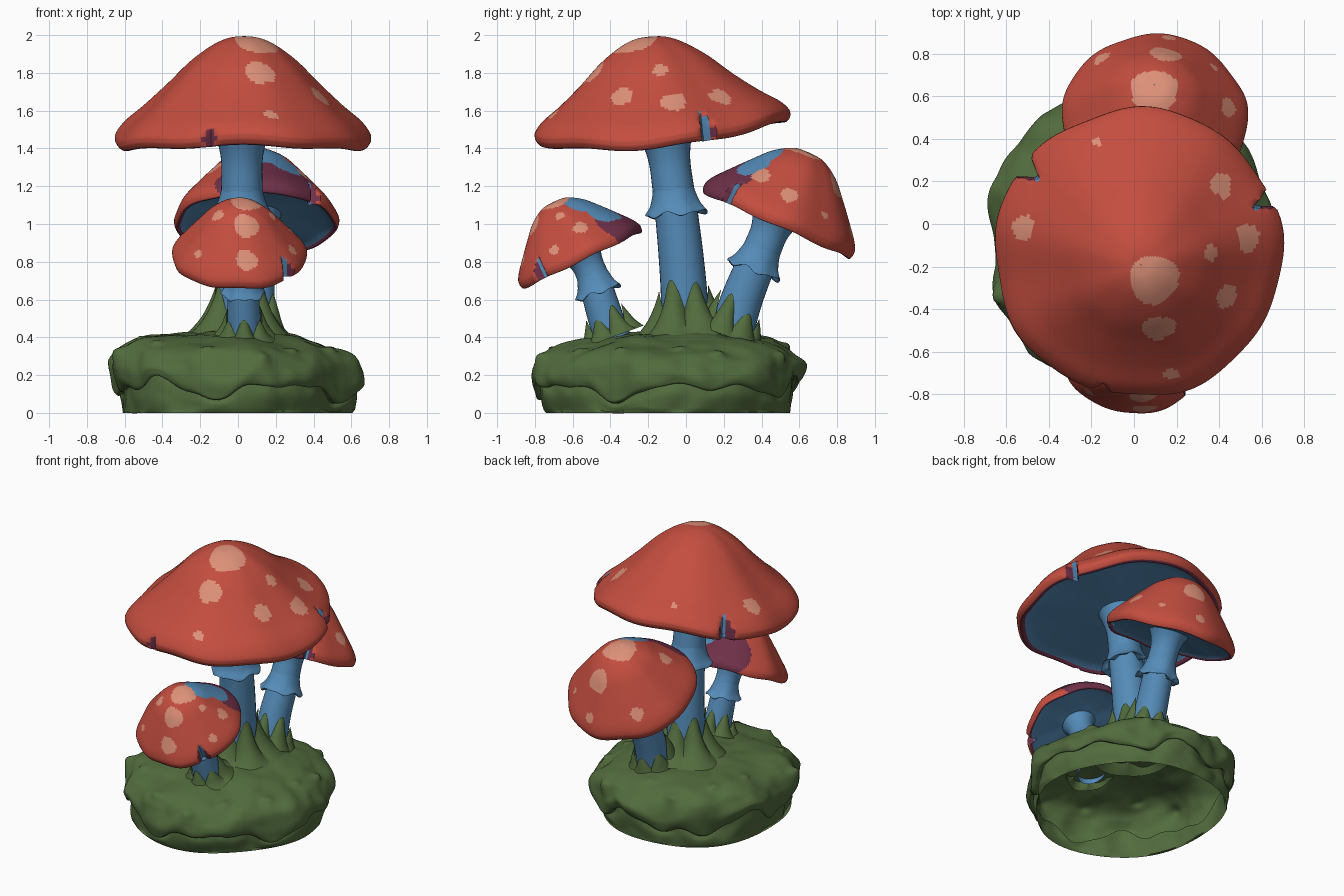
import bpy, bmesh, math, random
from math import sin, cos, pi, tau
from mathutils import Vector, Matrix, noise

random.seed(4)
cube = bpy.data.objects.get("Cube")
if cube:
    bpy.data.objects.remove(cube)


def material(name, rgb):
    m = bpy.data.materials.new(name)
    m.use_nodes = True
    m.diffuse_color = (*rgb, 1)
    bsdf = m.node_tree.nodes["Principled BSDF"]
    bsdf.inputs["Base Color"].default_value = (*rgb, 1)
    bsdf.inputs["Roughness"].default_value = 0.8
    return m


RED, SPOT, BLUE, PLUM, GREEN = range(5)
MATS = [material("cap red", (0.55, 0.075, 0.05)),
        material("spot salmon", (0.72, 0.28, 0.19)),
        material("stem blue", (0.09, 0.26, 0.48)),
        material("lip plum", (0.16, 0.03, 0.065)),
        material("moss green", (0.085, 0.15, 0.048))]


def smooth_line(points, steps):
    """Catmull-Rom curve through the points."""
    p = [Vector(q) for q in points]
    p = [2 * p[0] - p[1]] + p + [2 * p[-1] - p[-2]]
    out = []
    for a, b, c, d in zip(p, p[1:], p[2:], p[3:]):
        for k in range(steps):
            t = k / steps
            out.append(0.5 * (2 * b + (c - a) * t + (2 * a - 5 * b + 4 * c - d) * t * t
                              + (3 * b - a - 3 * c + d) * t ** 3))
    return out + [p[-2]]


def lathe(name, profile, segs, shape, paint):
    """Spin a profile, bend it with shape(a, r, z, t), colour it with paint(point, a, t)."""
    bm = bmesh.new()
    n = len(profile) - 1
    rings = [[bm.verts.new(shape(tau * j / segs, r, z, i / n)) for j in range(segs)]
             for i, (r, z) in enumerate(profile)]
    for i in range(n):
        r, z = (profile[i] + profile[i + 1]) / 2
        for j in range(segs):
            k = (j + 1) % segs
            f = bm.faces.new((rings[i][j], rings[i + 1][j], rings[i + 1][k], rings[i][k]))
            a = tau * (j + 0.5) / segs
            f.material_index = paint(Vector((r * cos(a), r * sin(a), z)), a, (i + 0.5) / n)
    mesh = bpy.data.meshes.new(name)
    bm.to_mesh(mesh)
    bm.free()
    for m in MATS:
        mesh.materials.append(m)
    mesh.shade_smooth()
    mesh.set_sharp_from_angle(angle=math.radians(50))
    obj = bpy.data.objects.new(name, mesh)
    bpy.context.collection.objects.link(obj)
    return obj


def angle_gap(a, b):
    return abs((a - b + pi) % tau - pi)


# Cap outlines: top, rolled lip, then the hollow underside
LIP = [(0.985, 0), (0.95, -0.015), (0.91, 0.015), (0.8, 0.05), (0.5, 0.09), (0.1, 0.1)]
WIDE = [(0.002, 0.865), (0.12, 0.85), (0.25, 0.79), (0.42, 0.66), (0.6, 0.475), (0.78, 0.3),
        (0.93, 0.165), (1, 0.06)] + LIP
ROUND = [(0.002, 0.96), (0.2, 0.935), (0.42, 0.8), (0.6, 0.61), (0.8, 0.38), (0.94, 0.21), (1, 0.09)] + LIP


def cap(name, outline, centre, radius, tilt, lift, lean, notches, blobs):
    profile = smooth_line(outline, 8)
    step = 1 / (len(outline) - 1)
    lip = 1 - (len(LIP) - 1) * step
    top = [p for i, p in enumerate(profile) if i <= lip * (len(profile) - 1)]
    spots = []
    for x, y, size, mat in blobs:
        r = math.hypot(x, y)
        z = min(top, key=lambda p: abs(p.x - r)).y
        spots.append((Vector((x, y, z)), size, mat))

    def limit(a):
        cut = 0
        for at, width, depth in notches:
            cut = max(cut, depth * (1 - angle_gap(a, at) / width))
        return 1 - cut

    def shape(a, r, z, t):
        r = min(r, limit(a)) * (1 + 0.012 * sin(5 * a + 1) + 0.008 * sin(9 * a))
        h = max(z, 0) * (t < lip)
        v = Vector((r * cos(a) + lean[0] * h, r * sin(a) + lean[1] * h, z))
        v.z += lift[0] * v.y + lift[1] * v.y ** 2 + 0.012 * r * r * sin(7 * a)
        return Matrix.Rotation(tilt, 3, "X") @ (v * radius) + Vector(centre)

    def paint(p, a, t):
        if math.hypot(p.x, p.y) > limit(a) + 0.01:
            return BLUE if limit(a) < 0.9 else PLUM
        if t > lip + 1.7 * step:
            return BLUE
        if t > lip + 0.4 * step:
            return PLUM
        mat = RED
        for c, size, m in spots:
            d = p - c
            wobble = 1 + 0.07 * sin(3 * math.atan2(d.y, d.x) + 9 * c.x)
            if d.length < size * wobble:
                mat = m
        return mat

    lathe(name, profile, 192, shape, paint)


cap("large_cap", WIDE, (0.02, -0.13, 1.415), 0.675, 0, (0.1, 0.12), (0.02, -0.1),
    [(0.385, 0.065, 0.16), (2.5, 0.09, 0.15), (4.45, 0.06, 0.06)],
    [(0.1, -0.12, 0.18, SPOT), (-0.8, 0.19, 0.09, SPOT), (0.58, 0.5, 0.09, SPOT),
     (0.74, 0.13, 0.1, SPOT), (0.48, 0.05, 0.06, SPOT), (0.61, -0.27, 0.09, SPOT),
     (0.13, -0.47, 0.12, SPOT), (0.22, -0.81, 0.055, SPOT), (-0.3, 0.8, 0.04, SPOT)])
cap("front_cap", ROUND, (0.005, -0.555, 0.81), 0.355, 0.45, (0, 0), (0, 0),
    [(5.57, 0.12, 0.17)],
    [(0.35, 0.85, 0.5, PLUM), (-0.2, 0.8, 0.5, PLUM), (0.2, 0.37, 0.28, BLUE), (0.33, 0.62, 0.27, BLUE),
     (0.1, 0.03, 0.23, SPOT), (0.11, -0.43, 0.19, SPOT), (0.11, -0.8, 0.16, SPOT),
     (0.73, 0.2, 0.11, SPOT), (0.5, 0, 0.07, SPOT), (-0.32, -0.2, 0.1, SPOT),
     (-0.6, -0.55, 0.06, SPOT), (0.8, -0.3, 0.08, SPOT)])
cap("rear_cap", ROUND, (0.095, 0.475, 1.0), 0.435, -0.42, (0, 0), (0, 0.02),
    [(5.54, 0.08, 0.15)],
    [(0.3, -0.8, 0.5, PLUM), (-0.2, -0.9, 0.3, PLUM), (0.13, -0.49, 0.26, BLUE), (0.38, -0.55, 0.2, BLUE),
     (0, -0.07, 0.26, SPOT), (0.12, 0.48, 0.18, SPOT), (0.79, 0, 0.11, SPOT),
     (0.6, -0.42, 0.12, SPOT), (-0.57, 0.6, 0.1, SPOT), (-0.5, -0.4, 0.11, SPOT),
     (0.65, 0.5, 0.05, SPOT), (0.15, 0.86, 0.08, SPOT)])


# Stems, each with a frilled skirt and a ragged moss sleeve
def stem(name, path, thick, skirt_top, skirt_drop, moss_low, moss_high, flare):
    line = smooth_line(path, 6)
    slope = -(path[-1][1] - path[0][1]) / (path[-1][2] - path[0][2])

    def place(a, r, z):
        i = next((k for k in range(1, len(line) - 1) if line[k].z > z), len(line) - 1)
        lo, hi = line[i - 1], line[i]
        c = lo.lerp(hi, (z - lo.z) / (hi.z - lo.z))
        return Vector((c.x + r * cos(a), c.y + r * sin(a), z + slope * r * sin(a)))

    low, high = path[0][2], path[-1][2]
    rows = 24
    body = [Vector((thick * (1 - 0.2 * t + 10 * max(0, t - 0.8) ** 2), low + (high - low) * t))
            for t in [1 - i / rows for i in range(rows + 1)]]
    lathe(name + "_stem", body, 32, lambda a, r, z, t: place(a, r, z), lambda p, a, t: BLUE)

    skirt = smooth_line([(0.8, 0), (0.9, 0.4), (1.05, 0.75), (1.26, 1), (1.2, 1.03), (0.9, 0.9)], 4)

    def frill(a, r, z, t):
        hem = t * t * (0.12 * sin(5 * a) + 0.08 * sin(8 * a + 1))
        return place(a, thick * r * (1 + 0.05 * t * sin(6 * a)), skirt_top - skirt_drop * (z + hem))
    lathe(name + "_skirt", skirt, 64, frill, lambda p, a, t: BLUE)

    spikes = [random.uniform(0.4, 1) for _ in range(6)]

    def sleeve(a, r, z, t):
        s = a / tau * len(spikes)
        peak = spikes[int(s) % len(spikes)] * sin(pi * (s % 1)) ** 1.1
        crest = moss_low + (moss_high - moss_low) * peak
        height = crest + (0.4 - crest) * t
        swell = 1.02 + 0.16 * sin(pi * min(1, 2 * t) / 2)
        return place(a, (thick * swell + flare * t ** 2.2) * (1 + 0.07 * peak * t), height)
    lathe(name + "_moss", [Vector((1, i / 12)) for i in range(13)], 84, sleeve, lambda p, a, t: GREEN)


stem("large", [(0, 0, 0.4), (0.01, -0.015, 0.7), (0.02, -0.05, 1.05), (0.02, -0.11, 1.5)],
     0.128, 1.22, 0.16, 0.55, 0.8, 0.14)
stem("front", [(0.035, -0.39, 0.39), (0.03, -0.44, 0.55), (0.02, -0.5, 0.74), (0.01, -0.56, 0.85)],
     0.093, 0.76, 0.12, 0.44, 0.56, 0.05)
stem("rear", [(0.09, 0.235, 0.4), (0.09, 0.295, 0.6), (0.1, 0.375, 0.8), (0.1, 0.48, 1.05)],
     0.11, 0.9, 0.14, 0.46, 0.63, 0.04)

# Mossy mound: an open shell with a draped, ragged overhang and low swellings
BUMPS = [(tau * (k + random.uniform(-0.3, 0.3)) / 13, random.uniform(0.72, 1)) for k in range(13)]


def mound_point(a, r, z, t):
    drape = 0.04 * sin(5 * a + 0.6) + 0.028 * sin(9 * a + 2) + 0.014 * sin(16 * a)
    z += drape * max(0, 1 - abs(z - 0.15) / 0.14)
    z += (0.015 * sin(a) - 0.025 * cos(a)) * r * min(1, z / 0.2)
    wide = 1 + 0.02 * sin(3 * a + 1) + 0.014 * sin(5 * a + 2)
    v = Vector((r * wide * 0.67 * cos(a) - 0.022, r * wide * 0.71 * sin(a) - 0.085, z))
    bump = noise.noise(v * 4) * 0.045 + noise.noise(v * 10) * 0.014
    if z > 0.22:
        swell = [math.hypot(angle_gap(a, b) * r, (r - s) * 1.2 + (0.36 - z) * 0.3) for b, s in BUMPS]
        bump += 0.028 * math.exp(-(min(swell) / 0.05) ** 2)
    if z > 0.01:
        v += Vector((cos(a) * r, sin(a) * r, 0.5)) * bump
    return v


mound = smooth_line([(0.002, 0.435), (0.4, 0.42), (0.7, 0.385), (0.86, 0.345), (0.95, 0.29), (0.995, 0.22),
                     (0.99, 0.16), (0.96, 0.13), (0.92, 0.145), (0.93, 0.08), (0.91, 0.0)], 7)
lathe("mossy_mound", mound, 180, mound_point, lambda p, a, t: GREEN)
